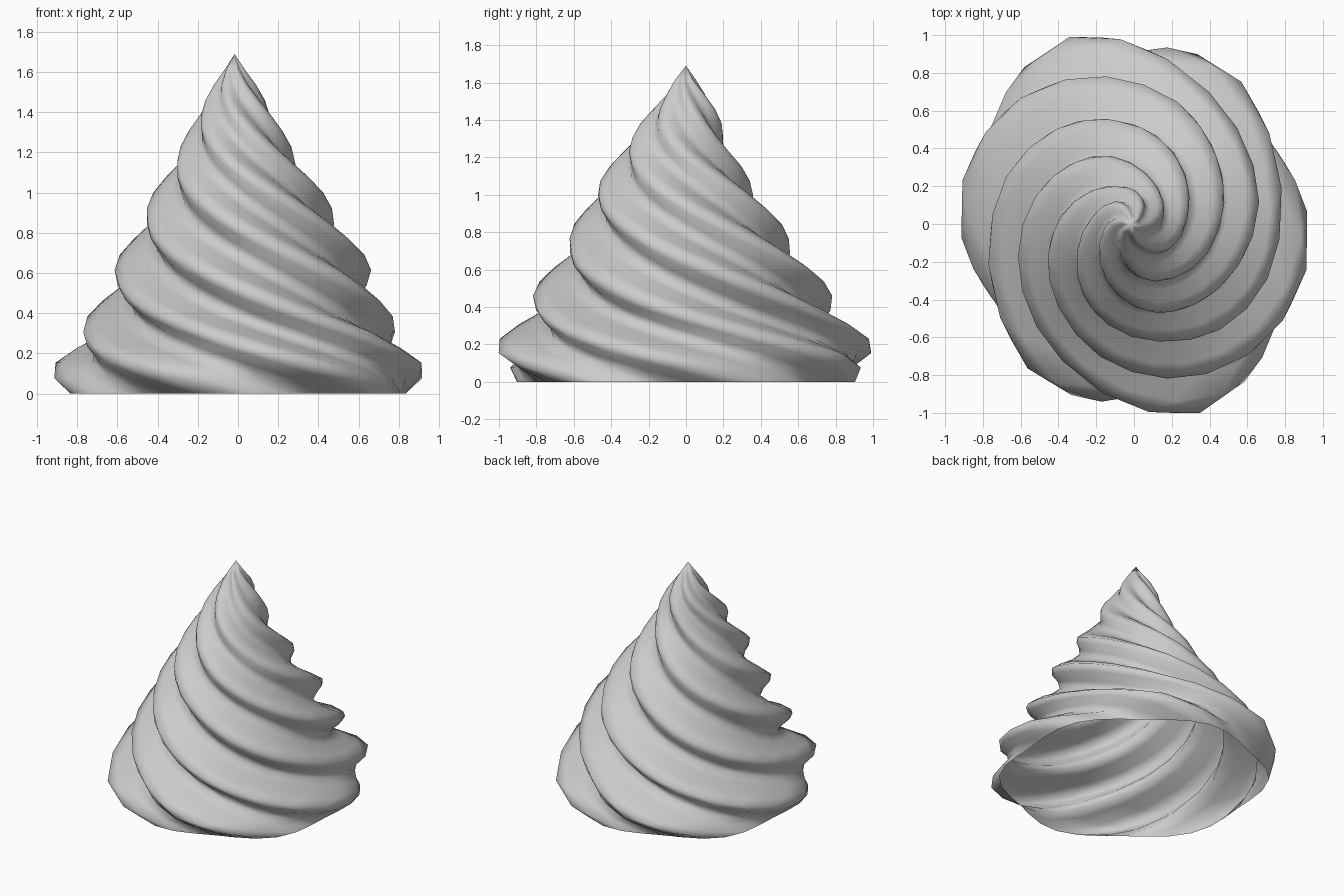
import bpy, bmesh
from math import sin, cos, pi, radians

if "Cube" in bpy.data.objects:
    bpy.data.objects.remove(bpy.data.objects["Cube"])

LOBES = 6            # ridges round the swirl
PER_LOBE = 6         # vertices per ridge
RINGS = 22
HEIGHT = 1.69
TWIST = 225          # degrees of turn per unit of height

# values at given heights: ridge radius, axis offsets, oval stretch and skew,
# groove depth share, ridge angle correction
PROFILE = [(0, .88), (.08, .925), (.16, .915), (.38, .76), (.64, .64), (.9, .485),
           (1.03, .405), (1.165, .315), (1.28, .25), (1.4, .19), (1.5, .13), (1.69, .0)]
LEAN_X = [(0, 0), (.3, .005), (.6, .025), (.85, .012), (1.165, -.01), (1.69, -.017)]
LEAN_Y = [(0, 0), (.4, -.015), (.75, -.035), (1.05, -.06), (1.28, -.05), (1.5, 0), (1.69, -.005)]
STRETCH_Y = [(0, 1.04), (.16, 1.14), (.4, 1.14), (.74, 1.06), (1.03, 1.09), (1.69, 1.1)]
SKEW = [(0, -.08), (.3, -.08), (.6, 0), (1.69, 0)]
GROOVE = [(0, .07), (.12, .14), (.3, .21), (.5, .23), (1.69, .24)]
PHASE = [(0, 201), (.4, 202), (.7, 213), (1.1, 225), (1.69, 224)]


def lookup(table, z):
    for (z0, a), (z1, b) in zip(table, table[1:]):
        if z <= z1:
            return a + (b - a) * (z - z0) / (z1 - z0)
    return table[-1][1]


# open-bottomed twisted star cone
bm = bmesh.new()
count = LOBES * PER_LOBE
rings = []
for i in range(RINGS):
    z = HEIGHT * i / RINGS
    radius, groove = lookup(PROFILE, z), lookup(GROOVE, z)
    turn = radians(lookup(PHASE, z) - TWIST * z)
    ring = []
    for k in range(count):
        a = 2 * pi * k / count
        r = radius * (1 - groove * (0.5 - 0.5 * cos(LOBES * a)))
        y = lookup(STRETCH_Y, z) * r * sin(a + turn)
        x = r * cos(a + turn) + lookup(SKEW, z) * y
        ring.append(bm.verts.new((x + lookup(LEAN_X, z), y + lookup(LEAN_Y, z), z)))
    rings.append(ring)
for low, high in zip(rings, rings[1:]):
    for k in range(count):
        n = (k + 1) % count
        bm.faces.new((low[k], low[n], high[n], high[k]))

# pointed tip
tip = bm.verts.new((-0.017, 0, HEIGHT))
for k in range(count):
    bm.faces.new((rings[-1][k], rings[-1][(k + 1) % count], tip))

for f in bm.faces:
    f.smooth = True
mesh = bpy.data.meshes.new("cream_swirl")
bm.to_mesh(mesh)
bm.free()
swirl = bpy.data.objects.new("cream_swirl", mesh)
bpy.context.collection.objects.link(swirl)
